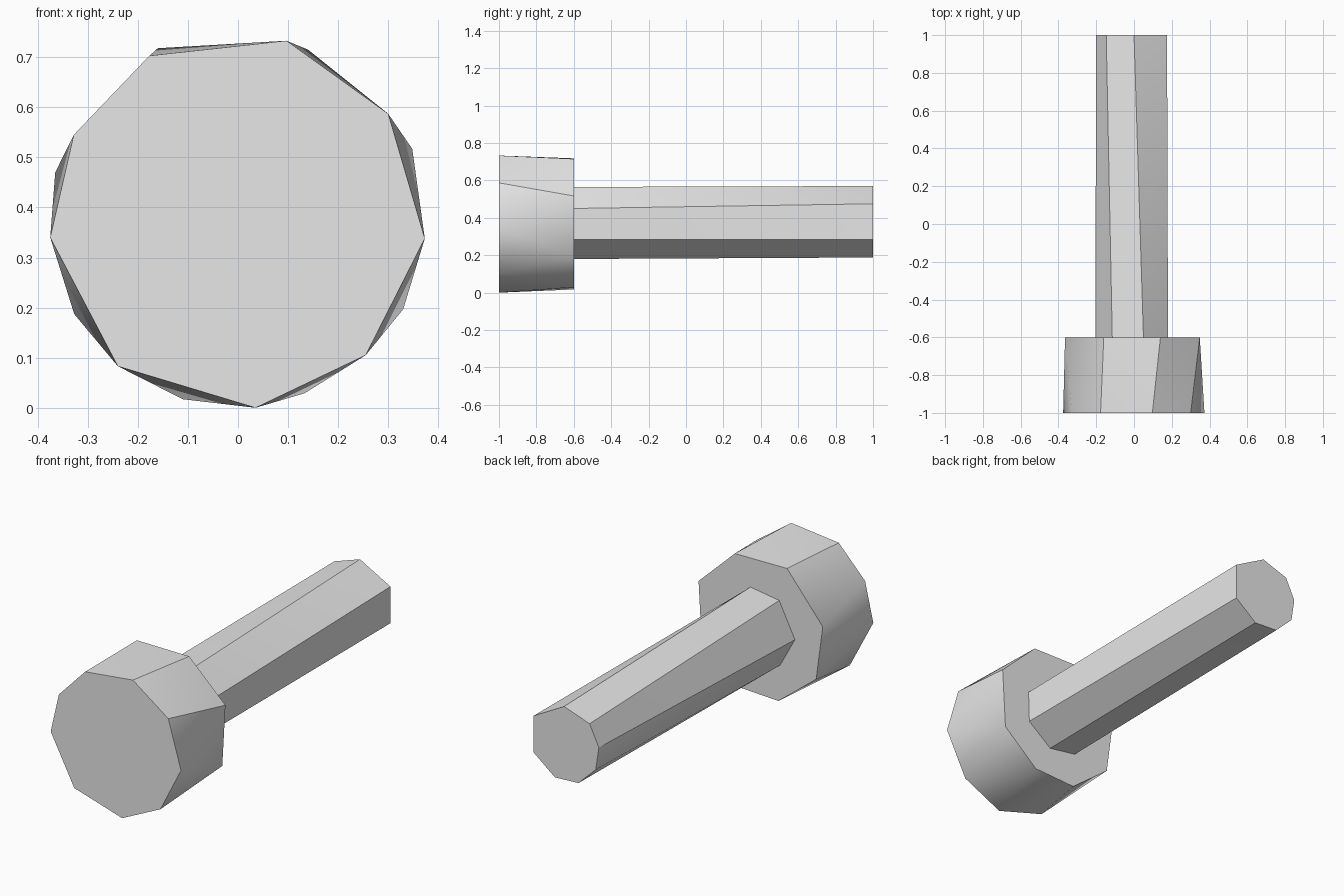
import bpy
import bmesh
import math

cube = bpy.data.objects.get("Cube")
if cube:
    bpy.data.objects.remove(cube, do_unlink=True)

# Plain grey metal
grey = bpy.data.materials.new("grey_metal")
grey.use_nodes = True
colour = (0.8, 0.8, 0.8, 1)
grey.diffuse_color = colour
grey.node_tree.nodes["Principled BSDF"].inputs["Base Color"].default_value = colour


def faceted_rod(name, front_y, front, back_y, back):
    """Close two (x, z) outlines of differing side counts into one convex rod."""
    bm = bmesh.new()
    for y, outline in ((front_y, front), (back_y, back)):
        for x, z in outline:
            bm.verts.new((x, y, z))
    bmesh.ops.convex_hull(bm, input=bm.verts[:])
    # Merge the flat end caps into single polygons
    bmesh.ops.dissolve_limit(bm, angle_limit=math.radians(0.5),
                             verts=bm.verts[:], edges=bm.edges[:])
    bmesh.ops.recalc_face_normals(bm, faces=bm.faces[:])
    mesh = bpy.data.meshes.new(name)
    bm.to_mesh(mesh)
    bm.free()
    mesh.materials.append(grey)
    obj = bpy.data.objects.new(name, mesh)
    bpy.context.collection.objects.link(obj)
    bpy.ops.object.select_all(action='DESELECT')
    obj.select_set(True)
    bpy.context.view_layer.objects.active = obj
    bpy.ops.object.shade_smooth_by_angle(angle=math.radians(30))
    return obj


# Bolt head: nine-sided face narrowing to an eight-sided shoulder
head_face = [(-0.375, 0.34), (-0.24, 0.083), (0.035, 0.0), (0.255, 0.105),
             (0.373, 0.338), (0.30, 0.587), (0.097, 0.733),
             (-0.177, 0.703), (-0.328, 0.545)]
head_shoulder = [(-0.16, 0.718), (0.14, 0.715), (0.348, 0.517), (0.33, 0.197),
                 (0.133, 0.029), (-0.11, 0.017), (-0.327, 0.187), (-0.365, 0.47)]
faceted_rod("bolt_head", -1, head_face, -0.6, head_shoulder)

# Shank: seven sides at the head, slightly twisted to eight at the tip
shank_root = [(0.18, 0.45), (0.05, 0.565), (-0.115, 0.54), (-0.205, 0.36),
              (-0.12, 0.205), (0.04, 0.18), (0.175, 0.285)]
shank_tip = [(0.175, 0.475), (0.0, 0.57), (-0.147, 0.52), (-0.2, 0.41),
             (-0.182, 0.29), (-0.083, 0.195), (0.052, 0.188), (0.175, 0.285)]
faceted_rod("bolt_shank", -0.6, shank_root, 1, shank_tip)
